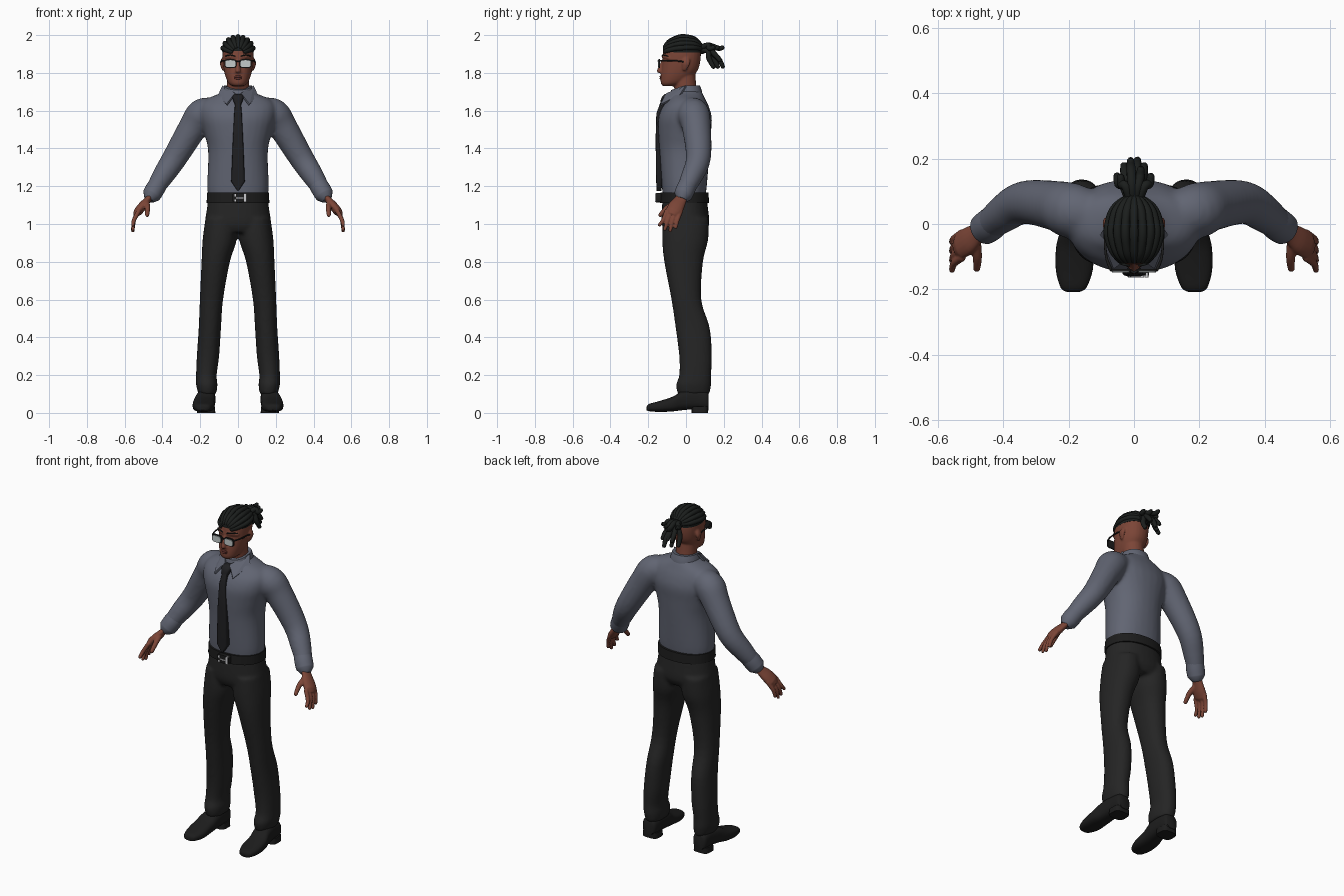
import bpy, bmesh
from math import sin, cos, pi
from mathutils import Vector

default = bpy.data.objects.get("Cube")
if default:
    bpy.data.objects.remove(default, do_unlink=True)


def material(name, r, g, b):
    mat = bpy.data.materials.new(name)
    mat.use_nodes = True
    mat.diffuse_color = (r, g, b, 1)
    node = next(n for n in mat.node_tree.nodes if n.type == "BSDF_PRINCIPLED")
    node.inputs["Base Color"].default_value = (r, g, b, 1)
    node.inputs["Roughness"].default_value = 0.7
    return mat


SHIRT = material("slate shirt", .12, .13, .17)
TROUSER = material("charcoal cloth", .018, .018, .018)
TIE = material("dark tie", .014, .014, .016)
LEATHER = material("black leather", .012, .012, .012)
HAIR = material("black hair", .011, .013, .012)
SKIN = material("brown skin", .2, .06, .038)
LIP = material("dark lip", .13, .035, .028)
LENS = material("pale lens", .55, .6, .6)
SILVER = material("silver", .6, .6, .62)


def spline(rows, n):
    """Catmull-Rom interpolation of equally long rows."""
    out, last = [], len(rows) - 1
    for i in range(last):
        quad = zip(rows[max(i - 1, 0)], rows[i], rows[i + 1], rows[min(i + 2, last)])
        quad = list(quad)
        for k in range(n):
            t = k / n
            out.append([b + .5 * t * (c - a + t * (2*a - 5*b + 4*c - d + t * (3*b - a - 3*c + d)))
                        for a, b, c, d in quad])
    out.append(list(rows[last]))
    return out


def loft(rows, axis="z", power=2.2, n=4, sides=28):
    """Rings from rows of (station, low, high, low, high) across an axis."""
    rings = []
    for s, a0, a1, b0, b1 in spline(rows, n):
        ring = []
        for k in range(sides):
            c, d = cos(2 * pi * k / sides), sin(2 * pi * k / sides)
            c = abs(c) ** (2 / power) * (1 if c > 0 else -1)
            d = abs(d) ** (2 / power) * (1 if d > 0 else -1)
            a = (a0 + a1) / 2 + (a1 - a0) / 2 * c
            b = (b0 + b1) / 2 + (b1 - b0) / 2 * d
            ring.append(Vector((a, b, s) if axis == "z" else (a, s, b)))
        rings.append(ring)
    return rings


def body(rows, **options):
    """Loft symmetric in x from rows of (z, half width, front, back)."""
    return loft([(z, -w, w, f, b) for z, w, f, b in rows], **options)


def tube(path, flat=1, up=None, n=4, sides=12):
    """Round-ended tube along rows of (x, y, z, radius)."""
    rows = spline(path, n)
    pts, rad = [Vector(r[:3]) for r in rows], [r[3] for r in rows]
    first, final = (pts[0] - pts[1]).normalized(), (pts[-1] - pts[-2]).normalized()
    pts = [pts[0] + first * rad[0] * .6] + pts + [pts[-1] + final * rad[-1] * .6]
    rad = [rad[0] * .55] + rad + [rad[-1] * .55]
    normal = Vector(up) if up else first.orthogonal()
    rings = []
    for i, p in enumerate(pts):
        along = (pts[min(i + 1, len(pts) - 1)] - pts[max(i - 1, 0)]).normalized()
        normal = (normal - along * normal.dot(along)).normalized()
        side = along.cross(normal) * flat
        rings.append([p + rad[i] * (normal * cos(2 * pi * k / sides) + side * sin(2 * pi * k / sides))
                      for k in range(sides)])
    return rings


def flip(rings):
    return [[Vector((-v.x, v.y, v.z)) for v in ring] for ring in rings]


def both(*parts):
    return list(parts) + [flip(p) for p in parts]


def build(name, mat, parts, voxel=0, relax=3):
    """Skin the rings; a voxel size fuses all shells into one surface."""
    bm = bmesh.new()
    for rings in parts:
        vs = [[bm.verts.new(v) for v in ring] for ring in rings]
        count = len(vs[0])
        for low, high in zip(vs, vs[1:]):
            for k in range(count):
                j = (k + 1) % count
                bm.faces.new((low[k], low[j], high[j], high[k]))
        bm.faces.new(vs[0])
        bm.faces.new(vs[-1])
    bmesh.ops.recalc_face_normals(bm, faces=bm.faces)
    for f in bm.faces:
        f.smooth = True
    for e in bm.edges:
        e.smooth = e.calc_face_angle(0) < .8
    mesh = bpy.data.meshes.new(name)
    bm.to_mesh(mesh)
    bm.free()
    mesh.materials.append(mat)
    obj = bpy.data.objects.new(name, mesh)
    bpy.context.collection.objects.link(obj)
    if voxel:
        fuse = obj.modifiers.new("fuse", "REMESH")
        fuse.mode, fuse.voxel_size, fuse.use_smooth_shade = "VOXEL", voxel, True
        soft = obj.modifiers.new("soften", "SMOOTH")
        soft.factor, soft.iterations = .5, relax
    return obj


def pair(name, mat, parts, **options):
    build("left_" + name, mat, parts, **options)
    build("right_" + name, mat, [flip(p) for p in parts], **options)


# Shirt: torso and sleeves fused
torso = body([(1.13, .155, -.12, .1), (1.2, .163, -.128, .11), (1.38, .158, -.14, .125),
              (1.48, .178, -.147, .132), (1.56, .2, -.147, .137), (1.62, .2, -.125, .122),
              (1.66, .17, -.092, .103), (1.69, .1, -.078, .088), (1.71, .07, -.07, .075)])
sleeve = tube([(.12, .03, 1.6, .07), (.188, .04, 1.58, .085), (.236, .055, 1.515, .077),
               (.335, .066, 1.35, .066), (.4, .03, 1.25, .057), (.45, -.01, 1.17, .044)], sides=24)
build("shirt", SHIRT, [torso] + both(sleeve), voxel=.011, relax=5)
pair("cuff", SHIRT, [tube([(.423, .012, 1.212, .049), (.44, -.002, 1.183, .051),
                           (.458, -.015, 1.152, .049)], sides=24)])

# Collar: sloping band with two folded points
band = body([(1.665, .088, -.09, .09), (1.7, .082, -.086, .085), (1.733, .073, -.078, .074)])
for ring in band:
    for v in ring:
        v.z += min(0, v.y + .01) * .35
build("collar_band", SHIRT, [band])
for sign, side in ((1, "left"), (-1, "right")):
    corners = [(.08, .0, 1.73), (.014, -.1, 1.69), (.06, -.135, 1.63), (.102, -.03, 1.682)]
    wing = bpy.data.meshes.new(side + "_collar_point")
    wing.from_pydata([(sign * x, y, z) for x, y, z in corners], [], [(0, 1, 2), (0, 2, 3)])
    wing.materials.append(SHIRT)
    obj = bpy.data.objects.new(side + "_collar_point", wing)
    bpy.context.collection.objects.link(obj)
    thick = obj.modifiers.new("thickness", "SOLIDIFY")
    thick.thickness, thick.offset = .01, 0

# Tie
build("tie_knot", TIE, [body([(1.688, .022, -.112, -.08), (1.668, .029, -.13, -.08),
                              (1.632, .017, -.138, -.1)], power=3)])
build("tie_blade", TIE, [body([(1.645, .015, -.135, -.1), (1.585, .02, -.157, -.12),
                               (1.45, .027, -.161, -.13), (1.225, .036, -.158, -.125),
                               (1.175, .003, -.155, -.13)], power=5, n=1)])

# Trousers: hips and legs fused
hips = body([(1.145, .157, -.122, .108), (1.08, .165, -.128, .117), (1.0, .176, -.129, .123),
             (.955, .165, -.11, .1)])
leg = loft([(1.03, .012, .172, -.122, .12), (.92, .006, .187, -.126, .118), (.8, .043, .193, -.115, .09),
            (.6, .079, .202, -.077, .081), (.45, .09, .208, -.055, .126), (.3, .1, .218, -.036, .137),
            (.2, .113, .222, -.036, .133), (.15, .109, .222, -.052, .133), (.1, .114, .21, -.045, .125)])
build("trousers", TROUSER, [hips] + both(leg), voxel=.01, relax=4)

# Belt and buckle
build("belt", LEATHER, [body([(1.112, .166, -.137, .122), (1.166, .164, -.136, .119)], n=1, sides=40)])
build("buckle_plate", LEATHER, [loft([(-.158, -.03, .046, 1.115, 1.163), (-.13, -.03, .046, 1.115, 1.163)],
                                     axis="y", power=6, n=1)])
build("buckle_metal", SILVER, [
    loft([(-.163, x0, x1, z0, z1), (-.15, x0, x1, z0, z1)], axis="y", power=8, n=1)
    for x0, x1, z0, z1 in ((.032, .044, 1.117, 1.162), (-.018, -.01, 1.145, 1.158),
                           (-.018, -.01, 1.118, 1.13), (-.01, .03, 1.135, 1.14))])

# Shoes with heels
pair("shoe", LEATHER, [
    loft([(-.208, .168, .204, .014, .034), (-.195, .146, .224, .009, .048), (-.14, .126, .239, .005, .063),
          (-.07, .124, .238, .008, .086), (-.02, .12, .226, .014, .115), (.05, .12, .216, .02, .125),
          (.105, .125, .212, .018, .115), (.12, .135, .202, .022, .1)], axis="y", power=2.7),
    loft([(0, .12, .218, .03, .117), (.035, .122, .216, .03, .119)], power=3.5, n=1)])

# Head: skull, neck, nose, brow ridge, chin and ears fused
skull = body([(1.73, .028, -.122, -.06), (1.745, .05, -.133, -.01), (1.78, .066, -.134, .035),
              (1.82, .076, -.13, .065), (1.87, .082, -.124, .077), (1.92, .081, -.119, .077),
              (1.955, .067, -.1, .06), (1.977, .04, -.07, .02)])
neck = tube([(0, .005, 1.65, .06), (0, -.005, 1.74, .059), (0, -.01, 1.82, .058)], sides=20)
nose = tube([(0, -.118, 1.868, .009), (0, -.134, 1.835, .011), (0, -.142, 1.808, .014)])
nostril = tube([(.008, -.128, 1.803, .01), (.016, -.128, 1.804, .008)])
ridge = tube([(.012, -.118, 1.882, .01), (.04, -.113, 1.886, .01), (.064, -.09, 1.88, .008)])
ear = tube([(.08, .002, 1.875, .016), (.086, .0, 1.85, .022), (.081, -.008, 1.818, .011)], flat=.45, up=(0, 1, 0))
build("head", SKIN, [skull, neck, nose] + both(nostril, ridge, ear), voxel=.0055, relax=3)
build("lips", LIP, [tube([(-.026, -.124, z, .003), (0, -.134, z + dz, .006), (.026, -.124, z, .003)])
                    for z, dz in ((1.779, .002), (1.774, -.004))])
pair("eyebrow", HAIR, [tube([(.014, -.127, 1.889, .003), (.04, -.12, 1.895, .004), (.066, -.096, 1.889, .003)])])

# Glasses
pair("glasses_frame", LEATHER, [
    loft([(-.145, .008, .072, 1.826, 1.873), (-.137, .008, .072, 1.826, 1.873)], axis="y", power=4, n=1),
    tube([(.07, -.14, 1.864, .005), (.085, -.1, 1.864, .004), (.089, -.03, 1.862, .004), (.088, .005, 1.852, .004)])])
pair("glasses_lens", LENS, [
    loft([(-.149, .013, .067, 1.83, 1.867), (-.143, .013, .067, 1.83, 1.867)], axis="y", power=4, n=1)])
build("glasses_bridge", LEATHER, [tube([(-.012, -.143, 1.86, .004), (0, -.148, 1.863, .004),
                                        (.012, -.143, 1.86, .004)])])

# Hair: cap, braided rows meeting at the back, and a tied bunch of locks
build("hair_cap", HAIR, [body([(1.908, .083, -.118, .082), (1.93, .083, -.12, .081), (1.955, .072, -.106, .068),
                               (1.978, .045, -.075, .035), (1.984, .02, -.05, .0)])])
braids = []
for k in range(9):
    a, path = (k - 4) * .33, []
    for i in range(8):
        t = .42 + i * .36
        path.append((.082 * sin(a) * sin(t), -.02 - .1 * cos(t),
                     1.9 + .079 * cos(a) * sin(t) + .008 * t, .0125 + .0015 * (i % 2)))
    braids.append(tube(path, n=3, sides=10))
build("braided_rows", HAIR, braids)
locks = []
for k in range(11):
    u = (k - 5) / 5
    x, y, z = .052 * u, .198 - .05 * u * u - .02 * (k % 2), (1.83, 1.935, 1.865)[k % 3]
    locks.append(tube([(.01 * u, .06, 1.925, .014), (.6 * x, .115, 1.922 + (z - 1.85) * .3, .014),
                       (.9 * x, y - .025, (z + 1.925) / 2, .014), (x, y, z, .011)], sides=10))
build("tied_locks", HAIR, locks)
build("hair_tie", LEATHER, [tube([(0, .078, 1.926, .027), (0, .092, 1.926, .027)])])

# Hands: palm, four fingers and thumb fused
palm = tube([(.445, -.005, 1.18, .031), (.473, -.025, 1.135, .032), (.505, -.05, 1.095, .043),
             (.53, -.066, 1.065, .042)], flat=.55, up=(0, 1, 0), sides=16)
fingers = []
for k, tip_z in enumerate((.985, .962, .955, .972)):
    y = -.102 + .025 * k
    fingers.append(tube([(.525, y, 1.07, .0125), (.55, y - .018, 1.022, .0115),
                         (.557, y - .04 + .004 * k, tip_z + .008, .0095)]))
thumb = tube([(.485, -.05, 1.115, .017), (.479, -.1, 1.085, .0145), (.481, -.138, 1.045, .011)])
pair("hand", SKIN, [palm, thumb] + fingers, voxel=.0045, relax=2)
